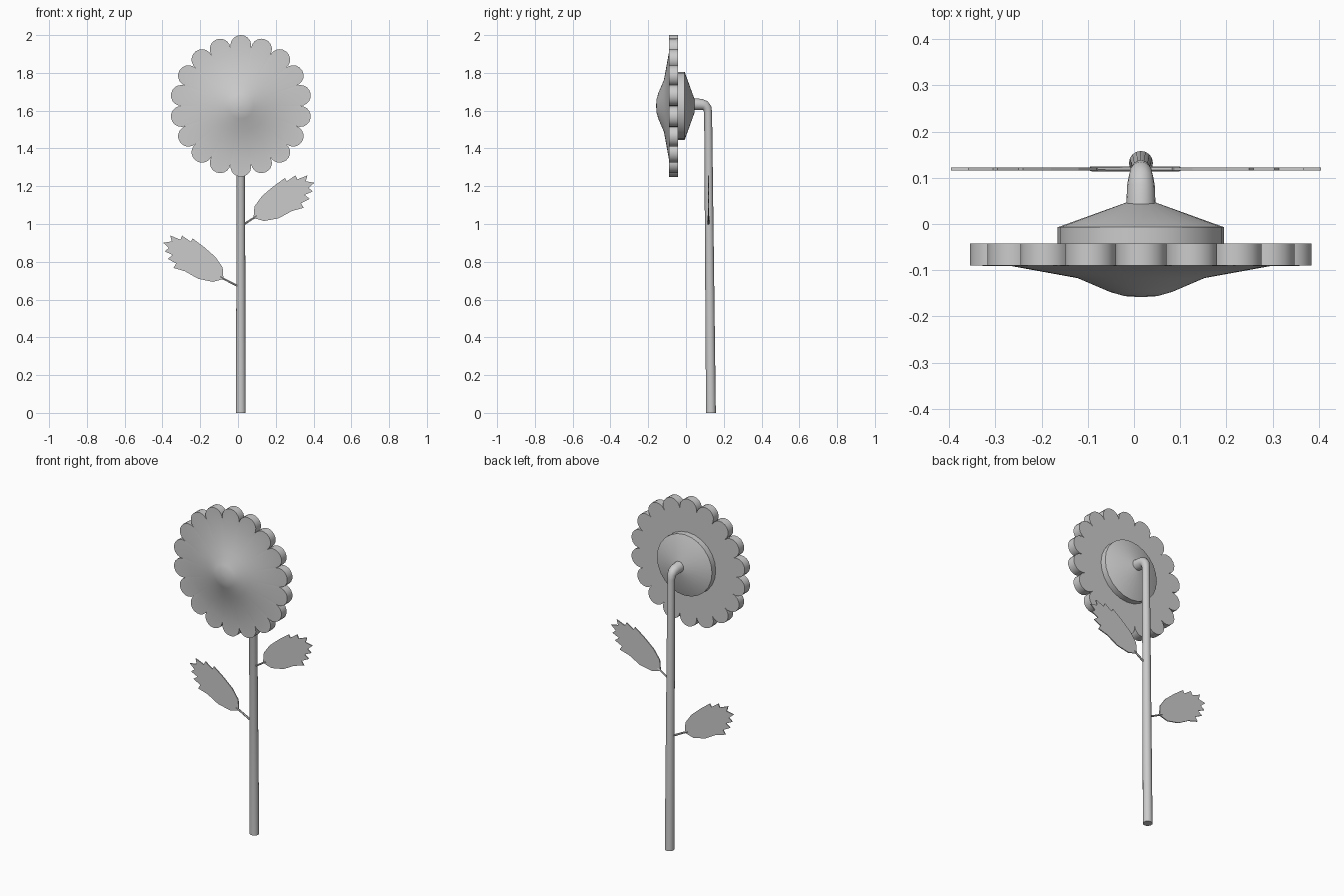
import bpy, bmesh, math
from mathutils import Vector

cube = bpy.data.objects.get("Cube")
if cube:
    bpy.data.objects.remove(cube)

grey = bpy.data.materials.new("plain grey")
grey.use_nodes = True
grey.diffuse_color = (0.6, 0.6, 0.6, 1)
grey.node_tree.nodes["Principled BSDF"].inputs["Base Color"].default_value = grey.diffuse_color

CENTRE = Vector((0.015, 0, 1.625))
PETALS = 18


def finish(name, bm, smooth=True):
    """Turn a bmesh into a named grey object."""
    bmesh.ops.recalc_face_normals(bm, faces=bm.faces)
    mesh = bpy.data.meshes.new(name)
    bm.to_mesh(mesh)
    bm.free()
    mesh.materials.append(grey)
    obj = bpy.data.objects.new(name, mesh)
    bpy.context.collection.objects.link(obj)
    if smooth:
        bpy.ops.object.select_all(action='DESELECT')
        obj.select_set(True)
        bpy.context.view_layer.objects.active = obj
        bpy.ops.object.shade_smooth_by_angle(angle=math.radians(35))
    return obj


def loft(name, rings):
    """Skin equal-length rings of points and cap both ends."""
    bm = bmesh.new()
    loops = [[bm.verts.new(p) for p in ring] for ring in rings]
    for a, b in zip(loops, loops[1:]):
        for i in range(len(a)):
            j = (i + 1) % len(a)
            bm.faces.new((a[i], a[j], b[j], b[i]))
    bm.faces.new(loops[0])
    bm.faces.new(loops[-1])
    return finish(name, bm)


def head_ring(polar, y):
    return [CENTRE + Vector((r * math.sin(t), y, r * math.cos(t))) for t, r in polar]


def circle(angles, radius):
    return [(t, radius) for t in angles]


def tube(name, path, sides):
    """Sweep circles along (point, radius) pairs lying in one plane."""
    rings = []
    for i, (p, r) in enumerate(path):
        before = Vector(path[max(i - 1, 0)][0])
        after = Vector(path[min(i + 1, len(path) - 1)][0])
        along = (after - before).normalized()
        side = along.orthogonal().normalized() if along.x else Vector((1, 0, 0))
        up = along.cross(side)
        turns = [math.tau * k / sides for k in range(sides)]
        rings.append([Vector(p) + r * (side * math.cos(t) + up * math.sin(t)) for t in turns])
    return loft(name, rings)


# Flower head: scalloped rim with a domed front
scallop = []
for petal in range(PETALS):
    for k in range(-5, 5):
        t = math.sin(math.pi / 2 * k / 5)
        angle = math.tau * (petal + t / 2) / PETALS
        scallop.append((angle, 0.312 + 0.063 * math.sqrt(max(0, 1 - t * t))))
angles = [a for a, r in scallop]
dome = [(0.004, -0.158), (0.035, -0.156), (0.067, -0.147), (0.137, -0.117), (0.28, -0.091)]
head = [head_ring(circle(angles, r), y) for r, y in dome]
head += [head_ring(scallop, -0.09), head_ring(scallop, -0.042)]
loft("flower_head", head)

# Cup behind the head
cup_angles = [math.tau * k / 24 for k in range(24)]
cup = [(0.18, -0.045), (0.18, -0.007), (0.033, 0.046)]
loft("flower_cup", [head_ring(circle(cup_angles, r), y) for r, y in cup])

# Stem with a bent neck
X = CENTRE.x
tube("stem", [((X, 0.132, 0), 0.026), ((X, 0.117, 1.59), 0.021),
              ((X, 0.112, 1.613), 0.024), ((X, 0.1, 1.627), 0.027),
              ((X, 0.083, 1.632), 0.03), ((X, 0.03, 1.635), 0.032)], 16)

# Serrated leaf outline: distance along the midrib, offset across it
LEAF = [(0, 0), (.035, .05), (.097, .078), (.175, .092), (.25, .1), (.25, .08),
        (.305, .084), (.303, .061), (.36, .052), (.337, .03), (.372, 0),
        (.332, -.008), (.342, -.035), (.296, -.03), (.308, -.061), (.257, -.058),
        (.257, -.086), (.195, -.07), (.115, -.068), (.04, -.042)]
LEAF_Y = 0.119


def leaf(side, sign, base, root, tilt):
    bm = bmesh.new()
    c, s = math.cos(tilt), math.sin(tilt)
    points = [(base[0] + sign * (a * c - b * s), LEAF_Y - 0.003, base[1] + a * s + b * c)
              for a, b in LEAF]
    face = bm.faces.new([bm.verts.new(p) for p in points])
    grown = bmesh.ops.extrude_face_region(bm, geom=[face])["geom"]
    verts = [v for v in grown if isinstance(v, bmesh.types.BMVert)]
    bmesh.ops.translate(bm, verts=verts, vec=(0, 0.006, 0))
    finish(side + "_leaf", bm, smooth=False)
    # Thin stalk joining the leaf to the stem
    tip = (base[0] + sign * 0.02 * c, LEAF_Y, base[1] + 0.02 * s)
    tube(side + "_leaf_stalk", [((root[0], LEAF_Y, root[1]), 0.006), (tip, 0.005)], 6)


leaf("left", 1, (0.082, 1.032), (0.025, 0.995), math.radians(30))
leaf("right", -1, (-0.077, 0.709), (0.005, 0.668), math.radians(31))
